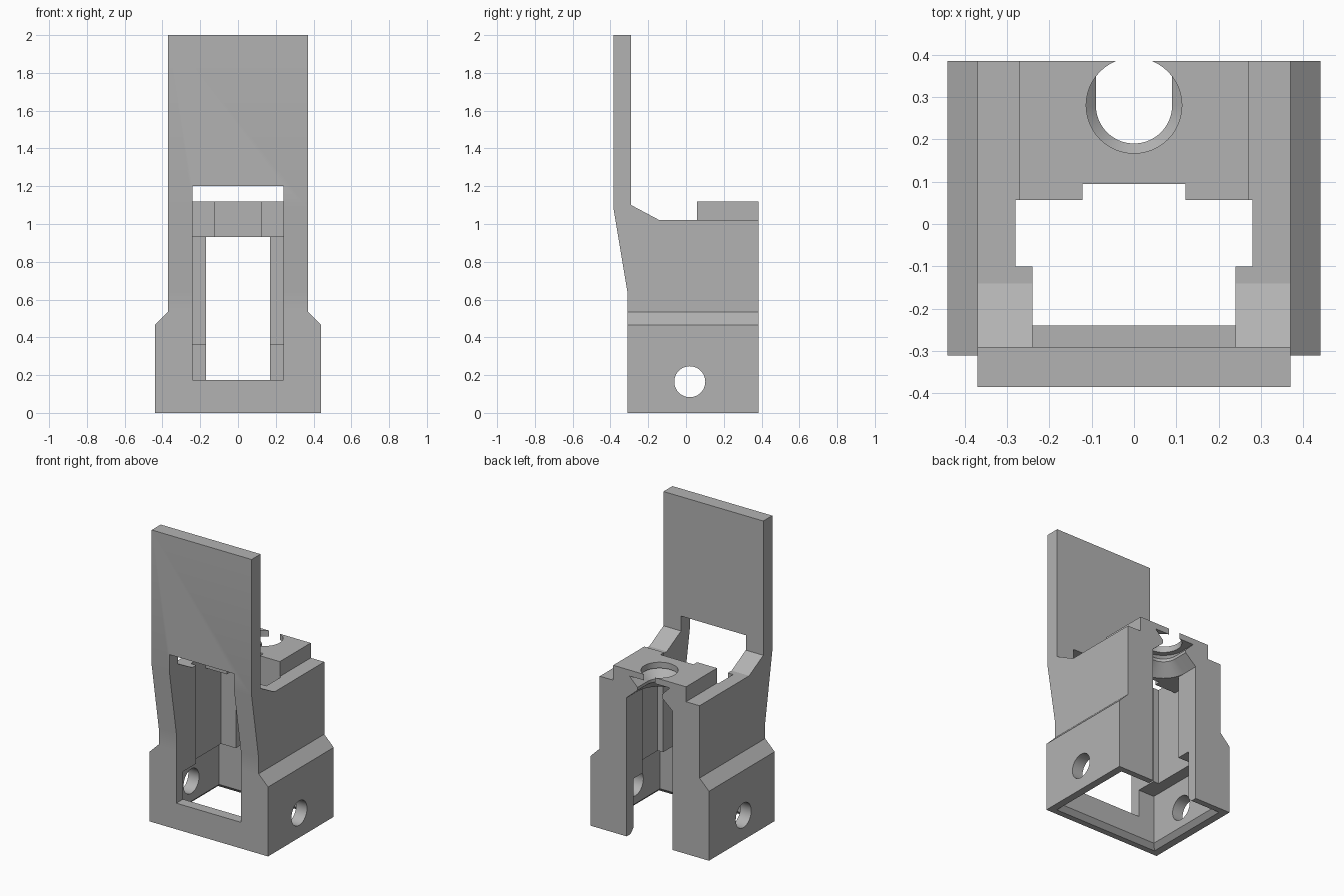
import bpy, bmesh, math
from mathutils import Vector

old = bpy.data.objects.get("Cube")
if old:
    bpy.data.objects.remove(old, do_unlink=True)

grey = bpy.data.materials.new("plain grey")
grey.use_nodes = True
grey.diffuse_color = (0.45, 0.45, 0.45, 1)
grey.node_tree.nodes["Principled BSDF"].inputs["Base Color"].default_value = grey.diffuse_color


def loft(name, rings):
    """Closed solid through matching rings of 3D points."""
    bm = bmesh.new()
    loops = [[bm.verts.new(p) for p in ring] for ring in rings]
    for a, b in zip(loops, loops[1:]):
        for i in range(len(a)):
            j = (i + 1) % len(a)
            bm.faces.new((a[i], a[j], b[j], b[i]))
    bm.faces.new(loops[0])
    bm.faces.new(loops[-1])
    bmesh.ops.recalc_face_normals(bm, faces=bm.faces)
    mesh = bpy.data.meshes.new(name)
    bm.to_mesh(mesh)
    bm.free()
    mesh.materials.append(grey)
    obj = bpy.data.objects.new(name, mesh)
    bpy.context.scene.collection.objects.link(obj)
    return obj


def rect(hx, y0, y1, z):
    return [(-hx, y0, z), (hx, y0, z), (hx, y1, z), (-hx, y1, z)]


def box(name, hx, y0, y1, z0, z1):
    return loft(name, [rect(hx, y0, y1, z0), rect(hx, y0, y1, z1)])


def u_ring(r, z, yc=0.28, back=0.5, n=32):
    """Slot outline: round at the front, open past the back."""
    arc = [(r * math.cos(math.pi * (1 + i / n)),
            yc + r * math.sin(math.pi * (1 + i / n)), z) for i in range(n + 1)]
    return arc + [(r, back, z), (-r, back, z)]


def circle(r, n=48):
    return [(r * math.cos(math.tau * i / n), r * math.sin(math.tau * i / n)) for i in range(n)]


# Main body with the tall front plate, from its side profile
side = [(-0.31, 0), (0.385, 0), (0.385, 1.02), (-0.14, 1.02), (-0.29, 1.1),
        (-0.29, 2), (-0.385, 2), (-0.385, 1.09), (-0.31, 0.64)]
body = loft("bracket_body", [[(x, y, z) for y, z in side] for x in (-0.37, 0.37)])

# Wider foot with sloping shoulders
foot_profile = [(-0.44, 0), (0.44, 0), (0.44, 0.465), (0.37, 0.535), (-0.37, 0.535), (-0.44, 0.465)]
foot = loft("foot", [[(x, y, z) for x, z in foot_profile] for y in (-0.31, 0.385)])

# Raised clamp block
clamp = box("clamp_block", 0.27, 0.057, 0.385, 0.97, 1.12)

cutters = [
    box("front_window", 0.24, -0.6, -0.09, 0.175, 1.2),
    box("shaft", 0.28, -0.1, 0.057, 0.3, 1.15),
    box("shaft_under_clamp", 0.28, -0.1, 0.22, 0.3, 0.93),
    box("clamp_notch", 0.122, 0, 0.095, 0.9, 1.3),
    box("foot_cavity", 0.36, -0.24, 0.315, -0.1, 0.36),
    box("back_slot", 0.17, 0.1, 0.6, -0.1, 0.93),
    # Flared lower edge of the foot cavity
    loft("foot_bevel", [rect(0.41, -0.29, 0.365, -0.02), rect(0.36, -0.24, 0.315, 0.03)]),
    # Waisted slot inside the clamp, and its round top opening
    loft("clamp_slot", [u_ring(r, z) for r, z in
                        ((0.17, 0.92), (0.17, 0.93), (0.09, 1.0), (0.09, 1.02), (0.15, 1.08))]),
    loft("clamp_opening", [[(x, y + 0.28, z) for x, y in circle(0.113)] for z in (1.06, 1.2)]),
    # Cross bore through both sides of the foot
    loft("cross_bore", [[(x, y + 0.02, z + 0.165) for y, z in circle(0.082)] for x in (-0.6, 0.6)]),
]

# Join the solids, then cut the openings
for tool, operation in [(foot, 'UNION'), (clamp, 'UNION')] + [(c, 'DIFFERENCE') for c in cutters]:
    mod = body.modifiers.new(tool.name, 'BOOLEAN')
    mod.operation = operation
    mod.solver = 'EXACT'
    mod.object = tool
    tool.hide_render = True

bpy.context.view_layer.update()
graph = bpy.context.evaluated_depsgraph_get()
result = bpy.data.meshes.new_from_object(body.evaluated_get(graph))
body.modifiers.clear()
body.data = result
for tool in [foot, clamp] + cutters:
    bpy.data.objects.remove(tool, do_unlink=True)

# Smooth the round walls only
bpy.ops.object.select_all(action='DESELECT')
body.select_set(True)
bpy.context.view_layer.objects.active = body
bpy.ops.object.shade_smooth_by_angle(angle=math.radians(25))
